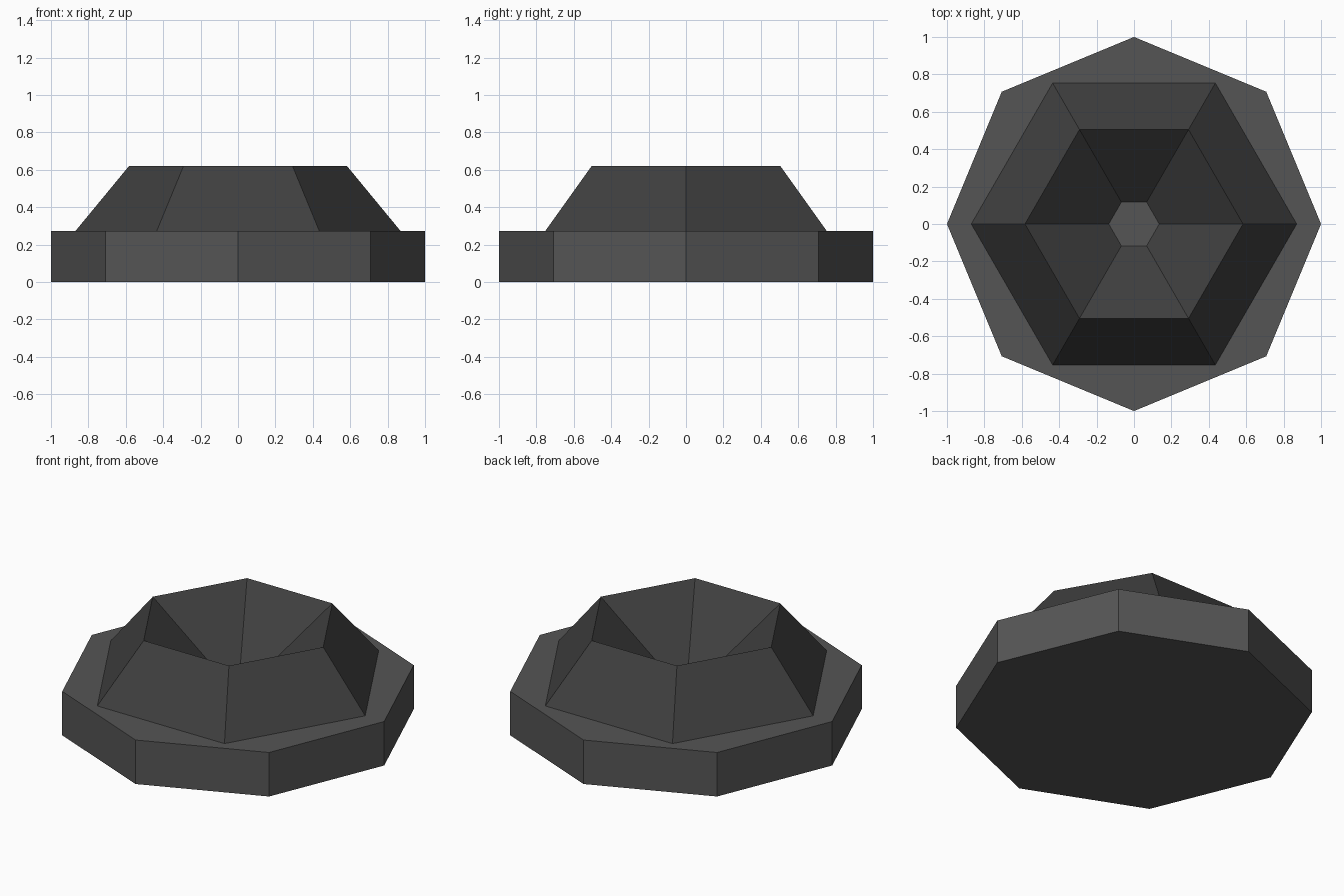
import bpy, bmesh
from math import cos, sin, tau

if "Cube" in bpy.data.objects:
    bpy.data.objects.remove(bpy.data.objects["Cube"])


def material(name, value):
    mat = bpy.data.materials.new(name)
    mat.diffuse_color = (value, value, value, 1)
    mat.use_nodes = True
    mat.node_tree.nodes["Principled BSDF"].inputs["Base Color"].default_value = mat.diffuse_color
    return mat


def lathe(name, profile, sides, mat, capped):
    """Spin a (radius, z) profile into a flat-faced solid of few sides."""
    bm = bmesh.new()
    rings = [[bm.verts.new((r * cos(tau * i / sides), r * sin(tau * i / sides), z))
              for i in range(sides)] for r, z in profile]
    for low, high in zip(rings, rings[1:]):
        for i in range(sides):
            j = (i + 1) % sides
            bm.faces.new((low[i], low[j], high[j], high[i]))
    if capped:
        bm.faces.new(rings[0][::-1])
        bm.faces.new(rings[-1])
    mesh = bpy.data.meshes.new(name)
    bm.to_mesh(mesh)
    bm.free()
    mesh.materials.append(mat)
    obj = bpy.data.objects.new(name, mesh)
    bpy.context.collection.objects.link(obj)
    return obj


BASE_TOP, RIM_TOP = 0.272, 0.62

# Octagonal slab
lathe("base", [(1, 0), (1, BASE_TOP)], 8, material("grey", 0.09), True)

# Hexagonal crater: outer slope up to a sharp rim, then funnel down to the slab
lathe("crater", [(0.87, BASE_TOP), (0.583, RIM_TOP), (0.135, BASE_TOP)], 6,
      material("dark_grey", 0.05), False)
